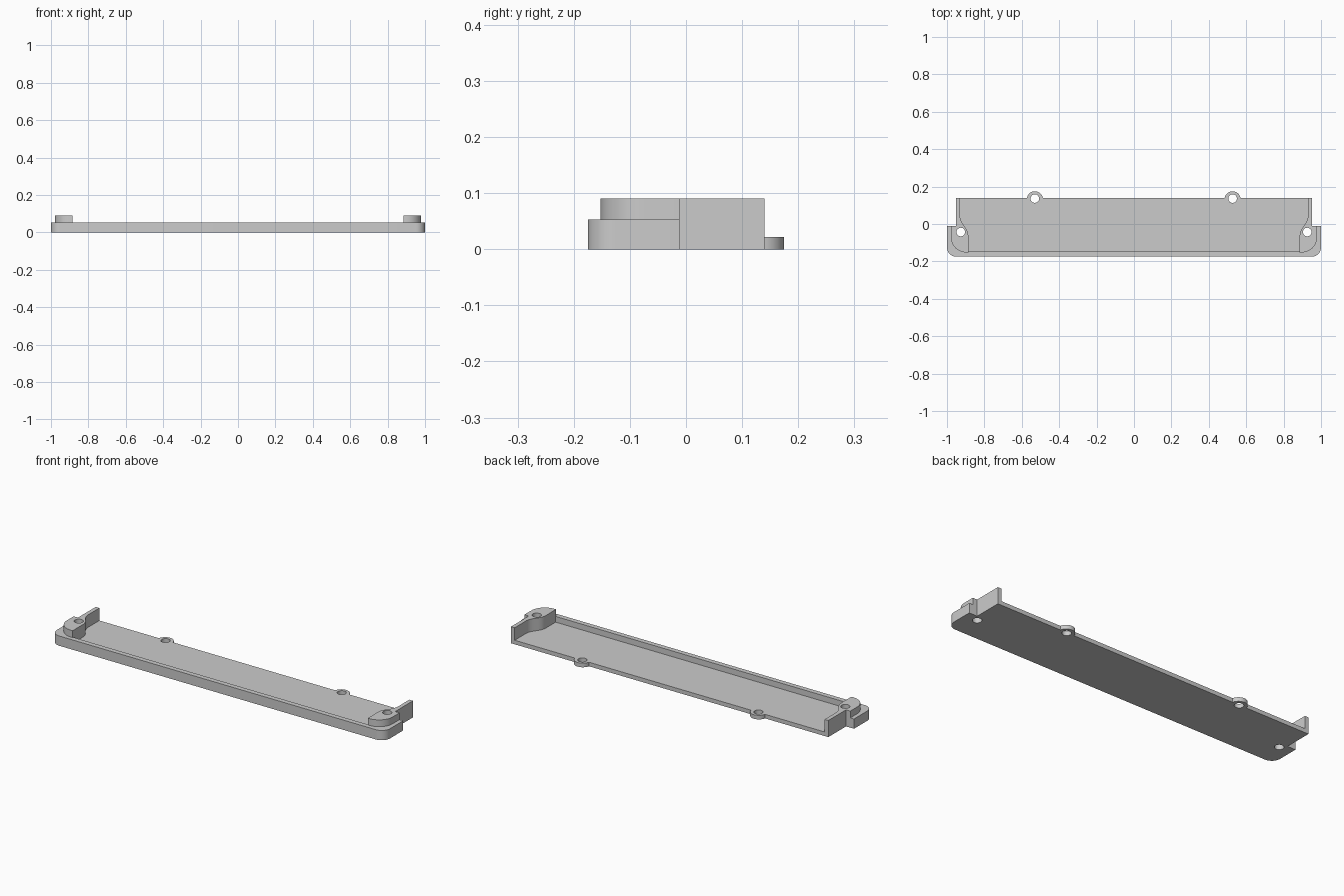
import bpy, bmesh
from math import cos, sin, pi, radians

if "Cube" in bpy.data.objects:
    bpy.data.objects.remove(bpy.data.objects["Cube"])

FLOOR, RIM, TOP = 0.022, 0.053, 0.09
FRONT, STEP, BACK = -0.175, -0.012, 0.14


def arc(cx, cy, r, a0, a1, n=10):
    return [(cx + r * cos(radians(a0 + (a1 - a0) * i / n)),
             cy + r * sin(radians(a0 + (a1 - a0) * i / n))) for i in range(n + 1)]


def prism(name, pts, z0, z1):
    """Extrude a flat outline between two heights."""
    bm = bmesh.new()
    face = bm.faces.new([bm.verts.new((x, y, z0)) for x, y in pts])
    res = bmesh.ops.extrude_face_region(bm, geom=[face])
    verts = [g for g in res["geom"] if isinstance(g, bmesh.types.BMVert)]
    bmesh.ops.translate(bm, verts=verts, vec=(0, 0, z1 - z0))
    bmesh.ops.recalc_face_normals(bm, faces=bm.faces)
    me = bpy.data.meshes.new(name)
    bm.to_mesh(me)
    bm.free()
    ob = bpy.data.objects.new(name, me)
    bpy.context.collection.objects.link(ob)
    return ob


def combine(target, tool, op):
    """Apply a boolean and discard the helper."""
    tool.hide_render = True
    mod = target.modifiers.new(op.lower(), "BOOLEAN")
    mod.operation, mod.solver, mod.object = op, "EXACT", tool
    bpy.context.view_layer.objects.active = target
    bpy.ops.object.modifier_apply(modifier=mod.name)
    bpy.data.objects.remove(tool)


def flip(pts, s):
    return [(s * x, y) for x, y in pts]


# Floor: wide rounded front, narrower back
R = 0.05
half = arc(1 - R, FRONT + R, R, -90, 0) + [(1, STEP), (0.952, STEP), (0.952, BACK)]
tray = prism("tray", half + flip(half, -1)[::-1], 0, FLOOR)

# Low rim along the front and around the corners
half = arc(1 - R, FRONT + R, R, -90, 0) + [(1, STEP), (0.94, STEP), (0.92, -0.148)]
combine(tray, prism("front_rim", half + flip(half, -1)[::-1], 0, RIM), "UNION")

# Raised screw blocks with the side walls running back from them
r = 0.08
bend = [(0.908 - 0.022 * cos(pi * i / 8), -0.06 + 0.1 * i / 8) for i in range(9)]
block = ([(0.886, -0.152)] + arc(0.978 - r, -0.152 + r, r, -90, 0) +
         [(0.978, STEP), (0.952, STEP), (0.952, BACK)] +
         [(0.93, BACK)] + bend[::-1])
for s in (-1, 1):
    combine(tray, prism("end_block", flip(block, s), 0, TOP), "UNION")

# Rounded screw tabs on the back edge
tabs = [(-0.53, 0.132), (0.527, 0.132)]
for x, y in tabs:
    combine(tray, prism("back_tab", arc(x, y, 0.043, 0, 348.75, 31), 0, FLOOR), "UNION")

# Screw holes
for x, y in tabs + [(-0.926, -0.043), (0.926, -0.043)]:
    combine(tray, prism("hole_cutter", arc(x, y + (0.004 if y > 0 else 0), 0.023, 0, 345, 23),
                        -0.05, 0.2), "DIFFERENCE")

bpy.ops.object.select_all(action="DESELECT")
tray.select_set(True)
bpy.context.view_layer.objects.active = tray
bpy.ops.object.shade_smooth_by_angle(angle=radians(30))
